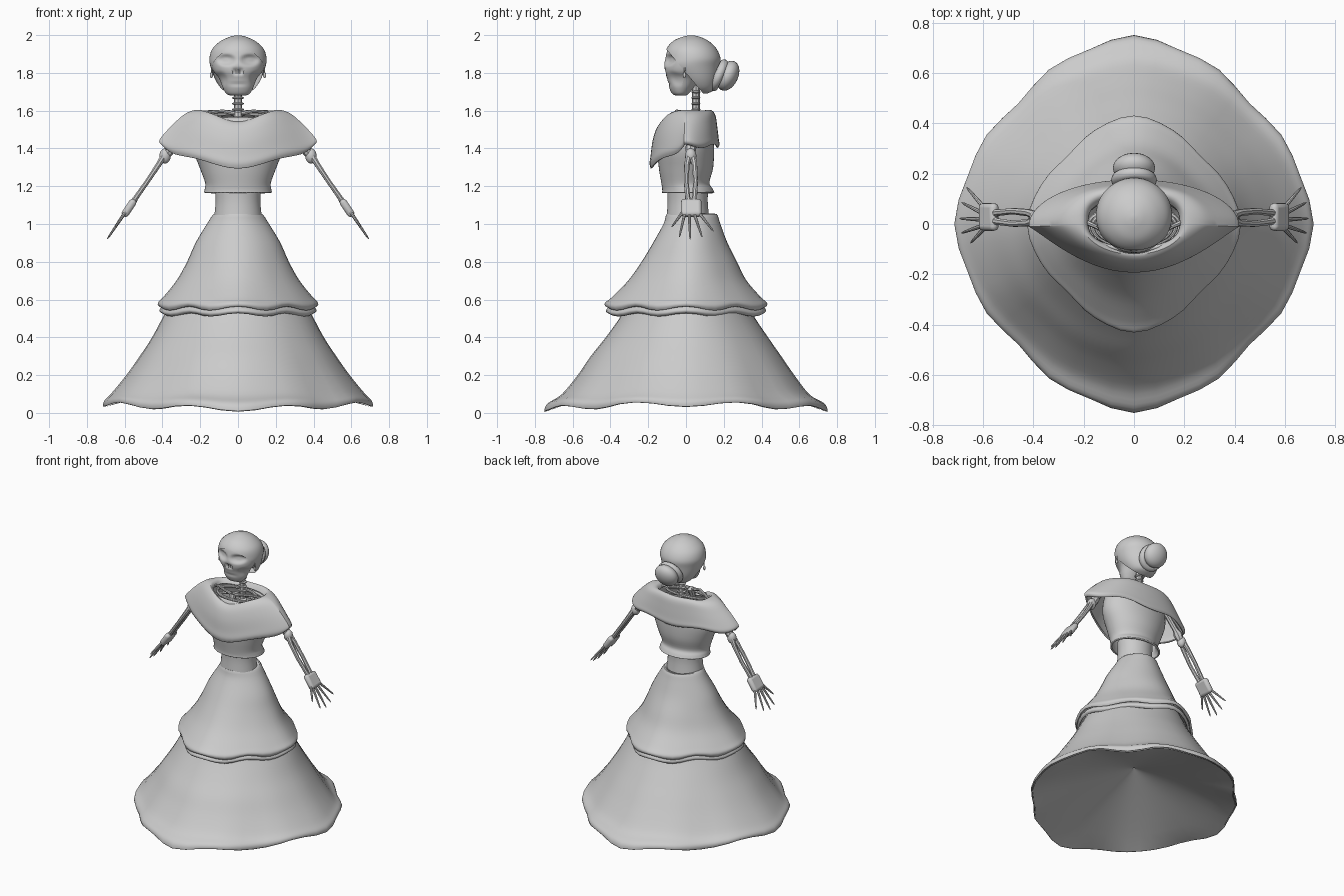
import bpy, bmesh, math
from mathutils import Vector

if "Cube" in bpy.data.objects:
    bpy.data.objects.remove(bpy.data.objects["Cube"])


def finish(ob, thick=0, bevel=0):
    bpy.ops.object.select_all(action='DESELECT')
    bpy.context.view_layer.objects.active = ob
    ob.select_set(True)
    if bevel:
        m = ob.modifiers.new("bevel", 'BEVEL')
        m.width, m.segments = bevel, 3
    if thick:
        m = ob.modifiers.new("thickness", 'SOLIDIFY')
        m.thickness, m.offset = thick, 0
    bpy.ops.object.shade_smooth_by_angle(angle=math.radians(40))
    return ob


def spline(rows, sub):
    # Catmull-Rom through tuples, yields (t, tuple)
    r = [rows[0]] + list(rows) + [rows[-1]]
    n = len(rows) - 1
    for k in range(n * sub + 1):
        i = min(k // sub, n - 1)
        u = k / sub - i
        yield k / (n * sub), [
            .5 * (2 * b + (c - a) * u + (2 * a - 5 * b + 4 * c - d) * u * u + (3 * b - a - 3 * c + d) * u ** 3)
            for a, b, c, d in zip(*r[i:i + 4])]


def loft(name, rows, n=48, sub=4, shape=None, caps=False, thick=0, cut=None):
    # rows: z, half width, front y, back y, (front and back roundness exponents)
    bm = bmesh.new()
    prev = None
    full = [tuple(r) + (1, 1) if len(r) < 6 else r for r in rows]
    for t, (z, rx, yf, yb, pf, pb) in spline(full, sub):
        ring = []
        for j in range(n):
            a = 2 * math.pi * j / n
            s = math.sin(a)
            h = (yb - yf) / 2 * abs(s) ** (pb if s > 0 else pf)
            v = Vector((rx * math.cos(a), (yf + yb) / 2 + math.copysign(h, s), z))
            if shape:
                v = shape(v, a, t)
            ring.append(bm.verts.new(v))
        if prev:
            for j in range(n):
                bm.faces.new((prev[j], prev[j - 1], ring[j - 1], ring[j]))
        elif caps:
            bm.faces.new(ring)
        prev = ring
    if caps:
        bm.faces.new(prev)
    if cut:
        bmesh.ops.bisect_plane(bm, geom=bm.verts[:] + bm.edges[:] + bm.faces[:],
                               plane_co=cut[0], plane_no=cut[1], clear_inner=True)
    bmesh.ops.recalc_face_normals(bm, faces=bm.faces)
    me = bpy.data.meshes.new(name)
    bm.to_mesh(me)
    bm.free()
    ob = bpy.data.objects.new(name, me)
    bpy.context.collection.objects.link(ob)
    return finish(ob, thick)


def bone(name, pts, radii, cyclic=False):
    cu = bpy.data.curves.new(name, 'CURVE')
    cu.dimensions, cu.bevel_depth, cu.bevel_resolution, cu.use_fill_caps = '3D', 1, 2, True
    sp = cu.splines.new('POLY')
    sp.points.add(len(pts) - 1)
    sp.use_cyclic_u = cyclic
    for p, co, r in zip(sp.points, pts, radii):
        p.co, p.radius = (*co, 1), r
    ob = bpy.data.objects.new(name, cu)
    bpy.context.collection.objects.link(ob)
    bpy.ops.object.select_all(action='DESELECT')
    bpy.context.view_layer.objects.active = ob
    ob.select_set(True)
    bpy.ops.object.convert(target='MESH')
    return finish(bpy.context.object)


def ball(name, loc, scale, rot=0):
    bpy.ops.mesh.primitive_uv_sphere_add(segments=24, ring_count=14, radius=1, location=loc, rotation=(rot, 0, 0))
    ob = bpy.context.object
    ob.name, ob.scale = name, scale
    return finish(ob)


# Skirt layers: squarish folds, gathers and a wavy hem
def folds(w, wave, lift=0, gather=0, t0=0):
    def f(v, a, t):
        t = t0 + (1 - t0) * t
        k = 1 - w * t * (1 - math.cos(4 * a)) / 2 - gather * t * t * (1 - math.cos(12 * a)) / 2
        return Vector((v.x * k, v.y * k, v.z + t ** 4 * (wave * math.cos(8 * a) + lift * math.cos(a) ** 2)))
    return f


loft("lower_skirt", [(1.0, .11, -.07, .11), (.7, .28, -.25, .27), (.53, .38, -.33, .345), (.4, .45, -.42, .43),
     (.3, .515, -.50, .50), (.2, .585, -.57, .57), (.1, .665, -.655, .65), (.055, .705, -.73, .73),
     (.022, .71, -.747, .747)], shape=folds(.075, -.014, .025, .025), thick=.008)
loft("skirt_lining", [(.27, .005, -.005, .005), (.145, .355, -.37, .37), (.02, .705, -.742, .742)],
     shape=folds(.075, -.014, .025, .025))
loft("skirt_under_frill", [(.585, .36, -.36, .36), (.56, .395, -.395, .4), (.535, .412, -.42, .42),
     (.522, .4, -.41, .41)], shape=folds(.13, .009, t0=.85), thick=.008)
loft("upper_skirt", [(1.035, .10, -.085, .14), (1.05, .125, -.10, .16), (1.0, .16, -.115, .178), (.9, .22, -.17, .215),
     (.8, .265, -.23, .265), (.7, .32, -.30, .315), (.61, .39, -.385, .39), (.575, .42, -.425, .425),
     (.555, .415, -.422, .422)], shape=folds(.12, .011, 0, .012), thick=.008)

# Waist sash and bodice
loft("waist", [(1.2, .122, -.1, .118), (1.12, .118, -.097, .115), (1.04, .126, -.102, .122)], caps=True)
loft("bodice", [(1.56, .2, -.1, .11), (1.5, .225, -.13, .135), (1.4, .232, -.145, .142), (1.3, .197, -.138, .138),
     (1.22, .168, -.125, .118), (1.185, .17, -.12, .135), (1.165, .174, -.12, .145)], thick=.012)


# Off-shoulder ruffle, lower at the front
def drape(v, a, t):
    front = max(0, -math.sin(a)) ** (4 - 2 * t)
    return Vector((v.x, v.y, v.z - front * (.05 + .06 * t) + t * .01 * math.cos(6 * a)))


loft("shoulder_ruffle", [(1.57, .185, -.10, .105, .8, .6), (1.598, .205, -.12, .13, 1, .6),
     (1.58, .27, -.15, .15, 1.5, .75), (1.525, .335, -.172, .16, 1.9, .9), (1.46, .395, -.182, .168, 2.2, 1),
     (1.43, .413, -.188, .172, 2.3, 1), (1.415, .4, -.182, .165, 2.3, 1)], n=64, shape=drape, thick=.01)


# Skull with pressed-in eye sockets, nose opening and cheeks
def face(v, a, t):
    if math.sin(a) < 0:
        x = abs(v.x)
        for cx, cz, sx, sz, d in ((.062, 1.868, .045, .026, .02), (.012, 1.808, .013, .018, .014),
                                  (.095, 1.765, .03, .035, .012), (0, 1.74, .05, .008, .004)):
            v.y += d * math.exp(-(((x - cx) / sx) ** 2 + ((v.z - cz) / sz) ** 2) ** 2)
    return v


loft("skull", [(1.68, .04, -.055, .0), (1.69, .062, -.073, .015), (1.72, .08, -.088, .04), (1.77, .1, -.1, .08),
     (1.81, .13, -.113, .13), (1.85, .144, -.114, .165), (1.89, .145, -.106, .172), (1.93, .126, -.094, .15),
     (1.97, .08, -.058, .105), (1.99, .02, 0, .05)], n=80, sub=6, shape=face, caps=True)
loft("hair", [(1.69, .03, .05, .11), (1.71, .08, .0, .148), (1.76, .118, -.06, .168), (1.83, .145, -.117, .178),
     (1.88, .151, -.114, .182), (1.93, .134, -.102, .16), (1.97, .09, -.066, .118), (1.992, .04, -.015, .07),
     (1.999, .008, .02, .035)], sub=5, caps=True, cut=((0, 0, 1.80), (0, 1.2, 1)))
ball("hair_bun", (0, .222, 1.785), (.084, .084, .054), math.radians(-115))
bpy.ops.mesh.primitive_torus_add(location=(0, .174, 1.787), rotation=(math.radians(-115), 0, 0), major_radius=.066,
                                 minor_radius=.025, major_segments=32, minor_segments=10)
bpy.context.object.name = "bun_band"
finish(bpy.context.object)

# Spine, sternum and ribs
bone("spine", [(0, .052, 1.3), (0, .052, 1.76)], [.021, .021])
for i in range(10):
    z = 1.42 + i * .031
    ball("vertebra", (0, .052, z), (.032, .024, .009))
bone("sternum", [(0, -.055, 1.585), (0, -.08, 1.52), (0, -.095, 1.4)], [.024, .018, .015])
for i in range(3):
    rx = .15 + .016 * i
    pts = [(rx * math.cos(k * math.pi / 16), -.01 + (.072 + .006 * i) * math.sin(k * math.pi / 16),
            1.57 - .05 * i + .012 * math.sin(k * math.pi / 16)) for k in range(32)]
    bone("rib", pts, [.01] * 32, True)

# Arms, hands and earrings on both sides
for s in (1, -1):
    def P(*pts):
        return [(s * x, y, z) for x, y, z in pts]
    bone("collar_bone", P((.015, -.055, 1.585), (.08, -.05, 1.597), (.15, -.01, 1.592), (.22, .02, 1.56)),
         [.012, .009, .009, .012])
    bone("upper_arm", P((.22, .025, 1.56), (.25, .025, 1.53), (.335, .025, 1.43), (.355, .025, 1.405), (.375, .025, 1.37),
         (.392, .025, 1.345)), [.03, .018, .018, .03, .024, .012])
    ball("elbow", (s * .386, .025, 1.36), (.03, .03, .04))
    for e in (1, -1):
        bone("forearm_bone", P((.392, .025 + e * .01, 1.36), (.42, .025 + e * .02, 1.315), (.48, .026 + e * .025, 1.225),
             (.54, .027 + e * .018, 1.14), (.558, .028 + e * .014, 1.11)), [.018, .015, .013, .014, .017])
    bpy.ops.mesh.primitive_cube_add(size=1, location=(s * .577, .028, 1.085), rotation=(0, -s * .59, 0))
    palm = bpy.context.object
    palm.name, palm.scale = "palm", (.04, .11, .105)
    bpy.ops.object.transform_apply(location=False, rotation=False, scale=True)
    finish(palm, bevel=.018)
    for y0, z0, y1, z1 in ((-.02, 1.06, -.075, .985), (-.008, 1.05, -.035, .932), (.018, 1.045, .022, .92),
                           (.045, 1.05, .085, .932), (.068, 1.06, .145, .962)):
        a, b = [Vector((s * (.585 + (1.08 - z) * .67), y, z)) for y, z in ((y0, z0), (y1, z1))]
        bone("finger", [a, a.lerp(b, .5), a.lerp(b, .9), b], [.009, .007, .005, .002])
    bone("earring_hook", P((.136, -.005, 1.84), (.141, -.008, 1.80)), [.004, .003])
    ball("earring_drop", (s * .141, -.008, 1.788), (.008, .008, .016))
